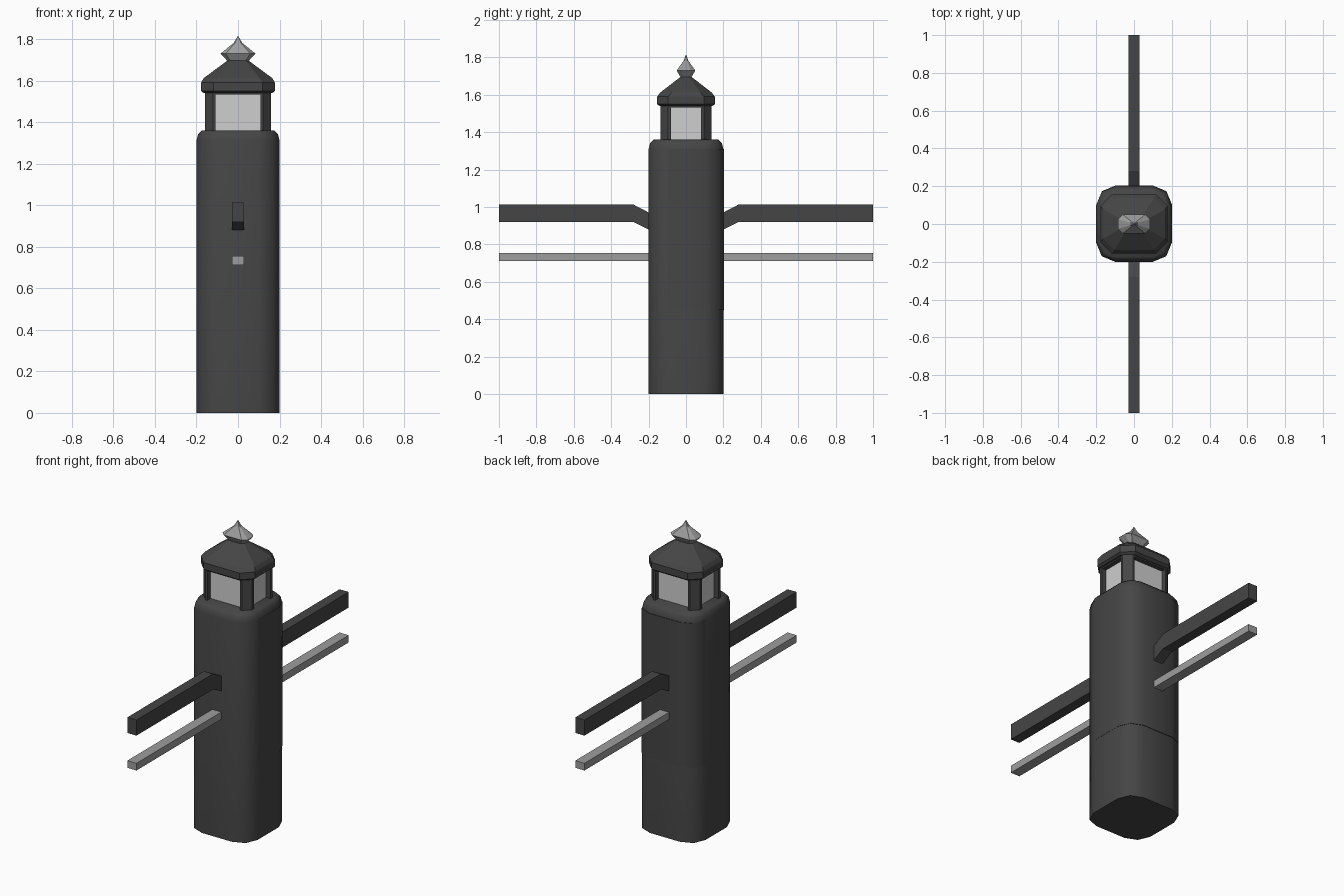
import bpy, bmesh
from math import cos, sin, pi, radians

old = bpy.data.objects.get("Cube")
if old:
    bpy.data.objects.remove(old, do_unlink=True)


def material(name, value):
    m = bpy.data.materials.new(name)
    m.use_nodes = True
    color = (value, value, value, 1)
    m.diffuse_color = color
    m.node_tree.nodes["Principled BSDF"].inputs["Base Color"].default_value = color
    return m


charcoal = material("charcoal", 0.06)
grey = material("mid grey", 0.34)
pale = material("pale glass", 0.62)


def ring(hx, hy, r, z, seg=1, dx=0, dy=0):
    """Rectangle with rounded (or chamfered when seg is 1) corners."""
    pts = []
    for k, (sx, sy) in enumerate([(1, 1), (-1, 1), (-1, -1), (1, -1)]):
        for i in range(seg + 1):
            a = (k + i / seg) * pi / 2
            pts.append((sx * (hx - r) + r * cos(a) + dx,
                        sy * (hy - r) + r * sin(a) + dy, z))
    return pts


def loft(name, rings, mat, smooth=False):
    """Skin a stack of matching loops and cap both ends."""
    bm = bmesh.new()
    loops = [[bm.verts.new(p) for p in pts] for pts in rings]
    n = len(loops[0])
    for a, b in zip(loops, loops[1:]):
        for i in range(n):
            j = (i + 1) % n
            bm.faces.new((a[i], a[j], b[j], b[i]))
    bm.faces.new(loops[0][::-1])
    bm.faces.new(loops[-1])
    bmesh.ops.recalc_face_normals(bm, faces=bm.faces)
    mesh = bpy.data.meshes.new(name)
    bm.to_mesh(mesh)
    bm.free()
    mesh.materials.append(mat)
    ob = bpy.data.objects.new(name, mesh)
    bpy.context.collection.objects.link(ob)
    if smooth:
        bpy.ops.object.select_all(action="DESELECT")
        ob.select_set(True)
        bpy.context.view_layer.objects.active = ob
        bpy.ops.object.shade_smooth_by_angle(angle=radians(50))
    return ob


# Main post with softened shoulder
shoulder = [(0, 1.31), (0.008, 1.342), (0.025, 1.36)]
loft("main_post",
     [ring(0.2, 0.2, 0.1, 0, 2)]
     + [ring(0.2 - d, 0.2 - d, 0.1 - d, z, 2) for d, z in shoulder],
     charcoal, smooth=True)

# Thin raised casing on the upper rear of the post
loft("rear_casing", [ring(0.2, 0.2, 0.1, z, 2, 0.001, 0.003) for z in (0.45, 1.31)],
     charcoal, smooth=True)

# Lantern glass and its four corner pillars
loft("lantern_glass", [ring(0.13, 0.105, 0.01, z) for z in (1.35, 1.545)], pale)
corner = [(0.16, 0.08), (0.16, 0.095), (0.12, 0.135), (0.108, 0.135), (0.108, 0.08)]
for xname, sx in (("left", 1), ("right", -1)):
    for yname, sy in (("front", -1), ("back", 1)):
        loft(f"lantern_pillar_{yname}_{xname}",
             [[(sx * x, sy * y, z) for x, y in corner] for z in (1.35, 1.55)], charcoal)

# Lintel and eight-sided roof
loft("lantern_lintel", [ring(0.155, 0.13, 0.04, z) for z in (1.532, 1.56)], charcoal)
roof = [(0.165, 0.14, 0.05, 1.54), (0.178, 0.155, 0.06, 1.55),
        (0.178, 0.155, 0.06, 1.59), (0.165, 0.138, 0.06, 1.612),
        (0.05, 0.028, 0.014, 1.697)]
loft("roof", [ring(*s) for s in roof], charcoal)

# Pointed finial
finial = [(0.05, 0.028, 0.014, 1.693), (0.084, 0.05, 0.025, 1.73),
          (0.02, 0.013, 0.006, 1.782), (0.001, 0.001, 0.0005, 1.815)]
loft("finial", [ring(*s) for s in finial], grey)

# Cranked upper arms and straight lower rails, front and back
arm = [(0.15, 0.855), (0.28, 0.92), (1, 0.92), (1, 1.013), (0.28, 1.013), (0.15, 0.945)]
rail = [(0.15, 0.712), (1, 0.712), (1, 0.755), (0.15, 0.755)]
for side, sy in (("front", -1), ("back", 1)):
    for part, profile, mat in (("arm", arm, charcoal), ("rail", rail, grey)):
        loft(f"{side}_{part}",
             [[(x, sy * y, z) for y, z in profile] for x in (-0.03, 0.03)], mat)
